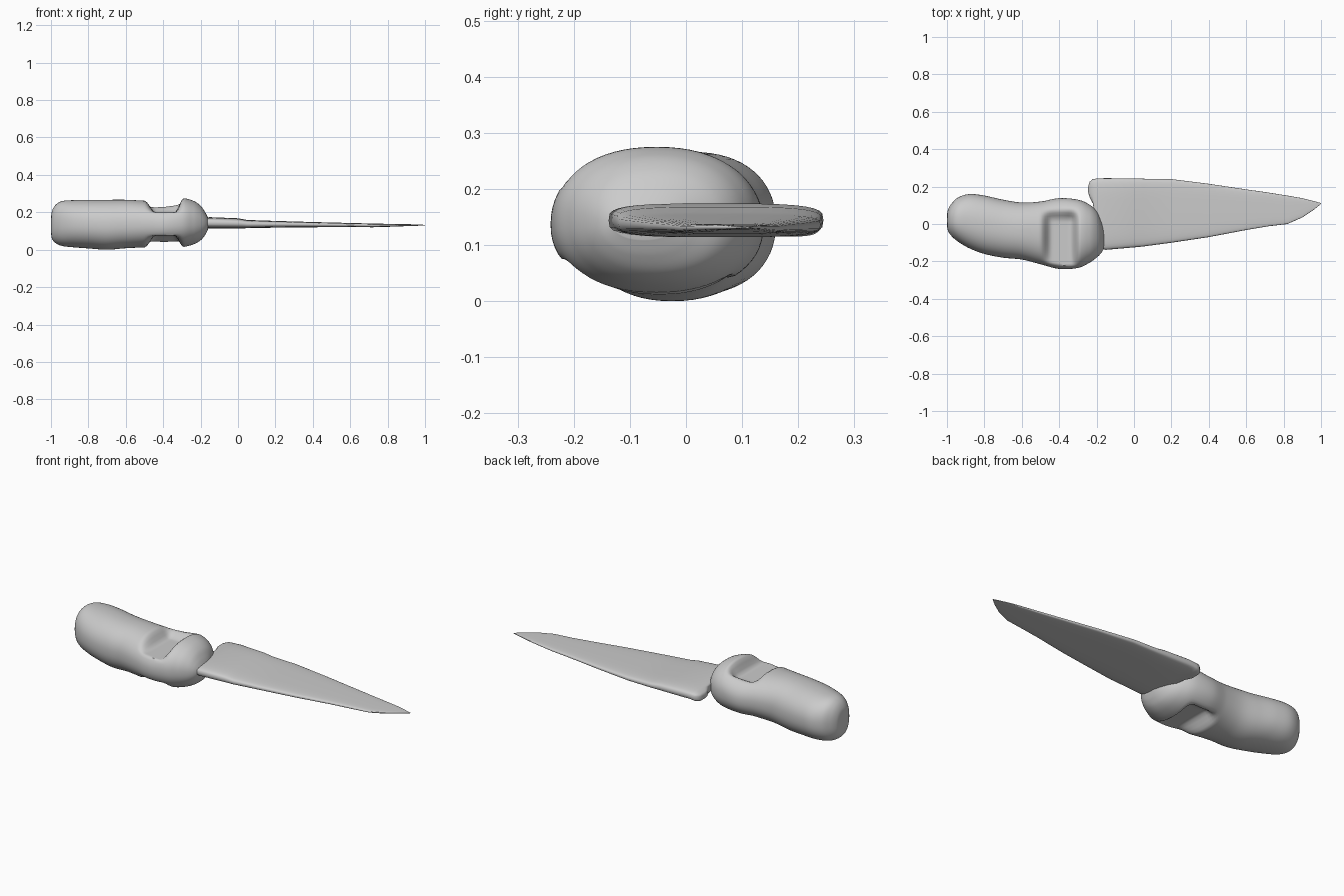
import bpy, bmesh, math


def catmull(rows, steps):
    """Smoothly resample a list of section tuples."""
    out = []
    n = len(rows)
    for i in range(n - 1):
        a, b, c, d = rows[max(i - 1, 0)], rows[i], rows[i + 1], rows[min(i + 2, n - 1)]
        for s in range(steps):
            t = s / steps
            out.append([0.5 * (2 * q + (r - p) * t + (2 * p - 5 * q + 4 * r - u) * t * t
                               + (3 * q - p - 3 * r + u) * t ** 3)
                        for p, q, r, u in zip(a, b, c, d)])
    out.append(list(rows[-1]))
    return out


def spow(v, e):
    return math.copysign(abs(v) ** e, v)


def loft(name, rows, steps, sides, power, shape=None, angle=50):
    """Loft superellipse sections given as (x, y min, y max, z min, z max)."""
    bm = bmesh.new()
    rings = []
    for x, y0, y1, z0, z1 in (catmull(rows, steps) if steps > 1 else rows):
        ring = []
        for k in range(sides):
            a = 2 * math.pi * k / sides
            y = (y0 + y1) / 2 + (y1 - y0) / 2 * spow(math.cos(a), power)
            z = (z0 + z1) / 2 + (z1 - z0) / 2 * spow(math.sin(a), power)
            if shape:
                z = shape(x, y, z)
            ring.append(bm.verts.new((x, y, z)))
        rings.append(ring)
    for r, s in zip(rings, rings[1:]):
        for k in range(sides):
            j = (k + 1) % sides
            bm.faces.new((r[k], r[j], s[j], s[k]))
    bm.faces.new(rings[0])
    bm.faces.new(rings[-1])
    bmesh.ops.recalc_face_normals(bm, faces=bm.faces)
    me = bpy.data.meshes.new(name)
    bm.to_mesh(me)
    bm.free()
    ob = bpy.data.objects.new(name, me)
    bpy.context.collection.objects.link(ob)
    bpy.ops.object.select_all(action='DESELECT')
    ob.select_set(True)
    bpy.context.view_layer.objects.active = ob
    bpy.ops.object.shade_smooth_by_angle(angle=math.radians(angle))
    return ob


def smooth(a, b, v):
    t = min(max((v - a) / (b - a), 0), 1)
    return t * t * (3 - 2 * t)


def thumb_recess(x, y, z):
    """Flatten the grip on both faces into a U-shaped thumb groove."""
    w = (smooth(-0.50, -0.44, x) * (1 - smooth(-0.34, -0.29, x))
         * (1 - smooth(0.02, 0.09, y)))
    return z + (min(max(z, 0.075), 0.20) - z) * w


# Handle: bulging grip with rounded butt and bolster
handle = [
    (-1.0, 0.00, 0.04, 0.10, 0.16),
    (-0.995, -0.035, 0.075, 0.06, 0.205),
    (-0.975, -0.065, 0.11, 0.035, 0.24),
    (-0.94, -0.095, 0.142, 0.02, 0.26),
    (-0.88, -0.13, 0.16, 0.013, 0.265),
    (-0.80, -0.16, 0.152, 0.007, 0.267),
    (-0.70, -0.18, 0.13, 0.0, 0.267),
    (-0.60, -0.19, 0.115, 0.008, 0.267),
    (-0.50, -0.215, 0.12, 0.012, 0.262),
    (-0.40, -0.24, 0.138, 0.012, 0.258),
    (-0.30, -0.235, 0.13, 0.014, 0.275),
    (-0.24, -0.208, 0.105, 0.028, 0.262),
    (-0.20, -0.18, 0.07, 0.05, 0.235),
    (-0.175, -0.155, 0.02, 0.08, 0.20),
    (-0.16, -0.13, -0.02, 0.11, 0.17),
]
loft("handle", handle, 8, 64, 0.9, thumb_recess)

# Blade: (x, edge y, spine y, bottom z, top z), tapering to the point
blade = [
    (-0.245, 0.17, 0.20, 0.125, 0.15),
    (-0.238, 0.145, 0.225, 0.118, 0.158),
    (-0.22, 0.11, 0.24, 0.115, 0.165),
    (-0.20, -0.03, 0.243, 0.115, 0.17),
    (-0.18, -0.13, 0.244, 0.115, 0.172),
    (-0.15, -0.138, 0.245, 0.114, 0.174),
    (0.00, -0.125, 0.243, 0.114, 0.168),
    (0.05, -0.12, 0.242, 0.115, 0.159),
    (0.20, -0.10, 0.24, 0.118, 0.154),
    (0.40, -0.07, 0.215, 0.12, 0.148),
    (0.60, -0.032, 0.185, 0.121, 0.143),
    (0.72, -0.012, 0.168, 0.120, 0.140),
    (0.82, 0.0, 0.152, 0.123, 0.138),
    (0.90, 0.035, 0.138, 0.126, 0.137),
    (0.96, 0.075, 0.123, 0.128, 0.135),
    (1.0, 0.107, 0.112, 0.130, 0.133),
]
loft("blade", blade, 1, 32, 0.55)
